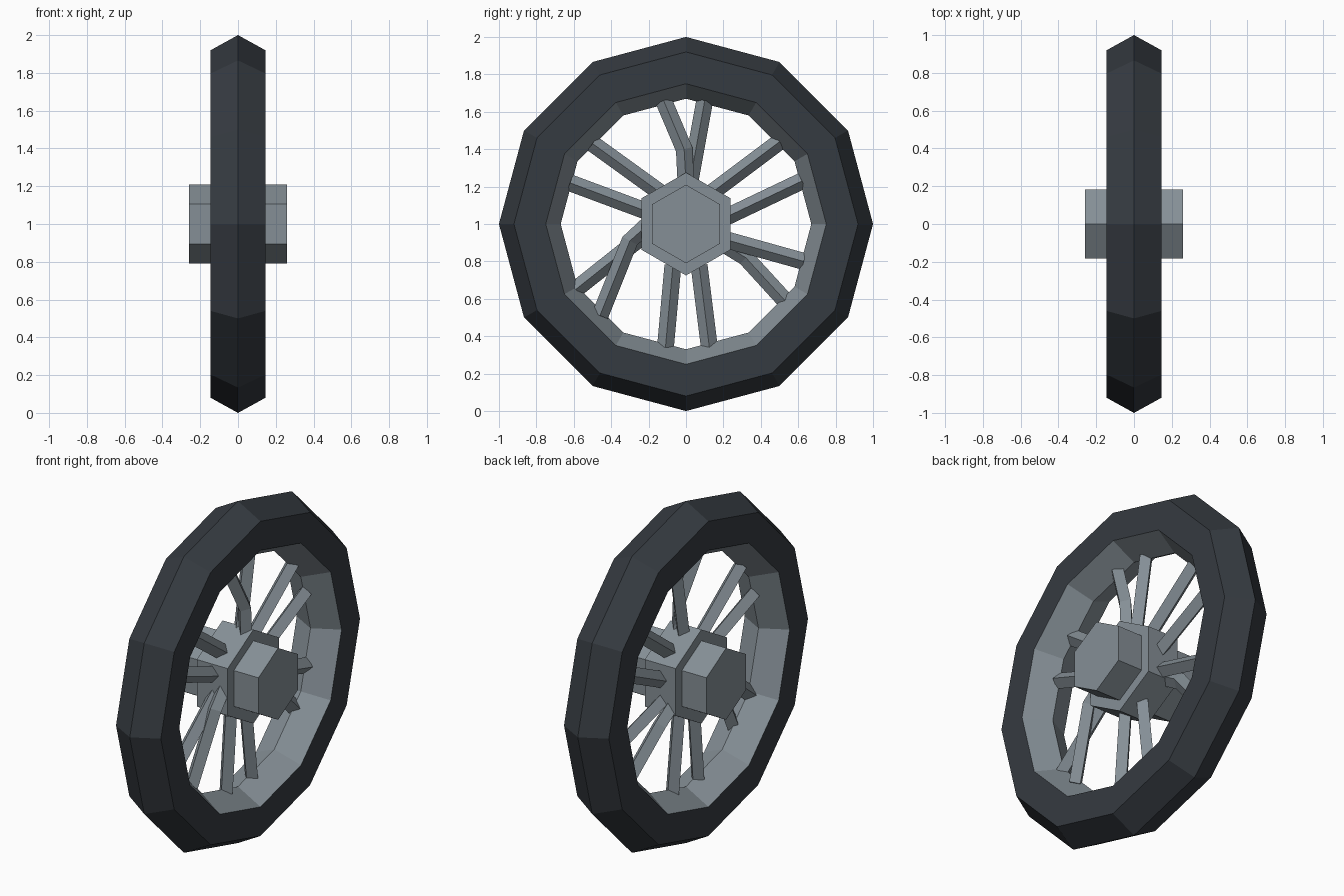
import bpy, bmesh, math
from mathutils import Vector

if "Cube" in bpy.data.objects:
    bpy.data.objects.remove(bpy.data.objects["Cube"])

CENTRE = Vector((0, 0, 1))


def material(name, rgb):
    m = bpy.data.materials.new(name)
    m.diffuse_color = (*rgb, 1)
    m.use_nodes = True
    m.node_tree.nodes["Principled BSDF"].inputs["Base Color"].default_value = m.diffuse_color
    return m


rubber = material("dark rubber", (0.036, 0.043, 0.052))
metal = material("grey metal", (0.235, 0.275, 0.305))


def finish(bm, name, mats):
    bmesh.ops.recalc_face_normals(bm, faces=bm.faces)
    me = bpy.data.meshes.new(name)
    bm.to_mesh(me)
    bm.free()
    for m in mats:
        me.materials.append(m)
    ob = bpy.data.objects.new(name, me)
    ob.location = CENTRE
    bpy.context.collection.objects.link(ob)
    return ob


def lathe(name, profile, sides, mats, closed, rule=lambda i: 0):
    """Turn (x, radius) points about the x axis; first corner points up."""
    bm = bmesh.new()
    rings = []
    for k in range(sides):
        a = 2 * math.pi * k / sides
        rings.append([bm.verts.new((x, r * math.sin(a), r * math.cos(a))) for x, r in profile])
    n = len(profile)
    for k in range(sides):
        a, b = rings[k], rings[(k + 1) % sides]
        for i in range(n if closed else n - 1):
            j = (i + 1) % n
            bm.faces.new((a[i], a[j], b[j], b[i])).material_index = rule(i)
    if not closed:
        for i in (0, n - 1):
            bm.faces.new([r[i] for r in rings])
    return finish(bm, name, mats)


# Twelve-sided tyre with a ridged tread and a ridged metal inner rim
W = 0.145
lathe("tyre_and_rim",
      [(W, 0.75), (W, 0.92), (0, 1.0), (-W, 0.92), (-W, 0.75), (0, 0.67)],
      12, [rubber, metal], True, lambda i: 1 if i >= 4 else 0)

# Stepped hexagonal hub
lathe("hub", [(-0.26, 0.21), (-0.10, 0.21), (-0.10, 0.275),
              (0.10, 0.275), (0.10, 0.21), (0.26, 0.21)], 6, [metal], False)


def spoke(name, points, half_w=0.045, half_d=0.042):
    """Diamond bar swept along a path of (x, y, z) points."""
    pts = [Vector(p) for p in points]
    bm = bmesh.new()
    rings = []
    for i, p in enumerate(pts):
        t = pts[min(i + 1, len(pts) - 1)] - pts[max(i - 1, 0)]
        side = Vector((0, -t.z, t.y)).normalized() * half_w
        deep = Vector((half_d, 0, 0))
        rings.append([bm.verts.new(p + o) for o in (side, deep, -side, -deep)])
    for a, b in zip(rings, rings[1:]):
        for i in range(4):
            j = (i + 1) % 4
            bm.faces.new((a[i], a[j], b[j], b[i]))
    bm.faces.new(rings[0])
    bm.faces.new(rings[-1])
    finish(bm, name, [metal])


# Straight spokes: (hub y, hub z, rim y, rim z)
straight = [(0.02, 0.22, 0.10, 0.66), (0.14, 0.17, 0.50, 0.44), (0.20, 0.03, 0.62, 0.23),
            (0.20, -0.08, 0.63, -0.20), (0.07, -0.22, 0.125, -0.66), (-0.07, -0.22, -0.11, -0.66),
            (-0.20, -0.04, -0.59, -0.35), (-0.14, 0.17, -0.50, 0.43), (-0.19, 0.06, -0.62, 0.22)]
for n, (y0, z0, y1, z1) in enumerate(straight):
    spoke(f"spoke_{n + 1}", [(0, y0, z0), (0, y1, z1)])

# Bent spokes that swing out to one side near the hub
spoke("bent_spoke_top", [(0.05, 0.0, 0.22), (0.05, -0.01, 0.40), (0.01, -0.12, 0.66)])
spoke("bent_spoke_left", [(0.05, -0.20, 0.0), (0.06, -0.30, -0.09), (0.02, -0.46, -0.49)])
spoke("bent_spoke_right", [(-0.05, 0.19, -0.10), (-0.05, 0.32, -0.18), (-0.01, 0.53, -0.41)])
